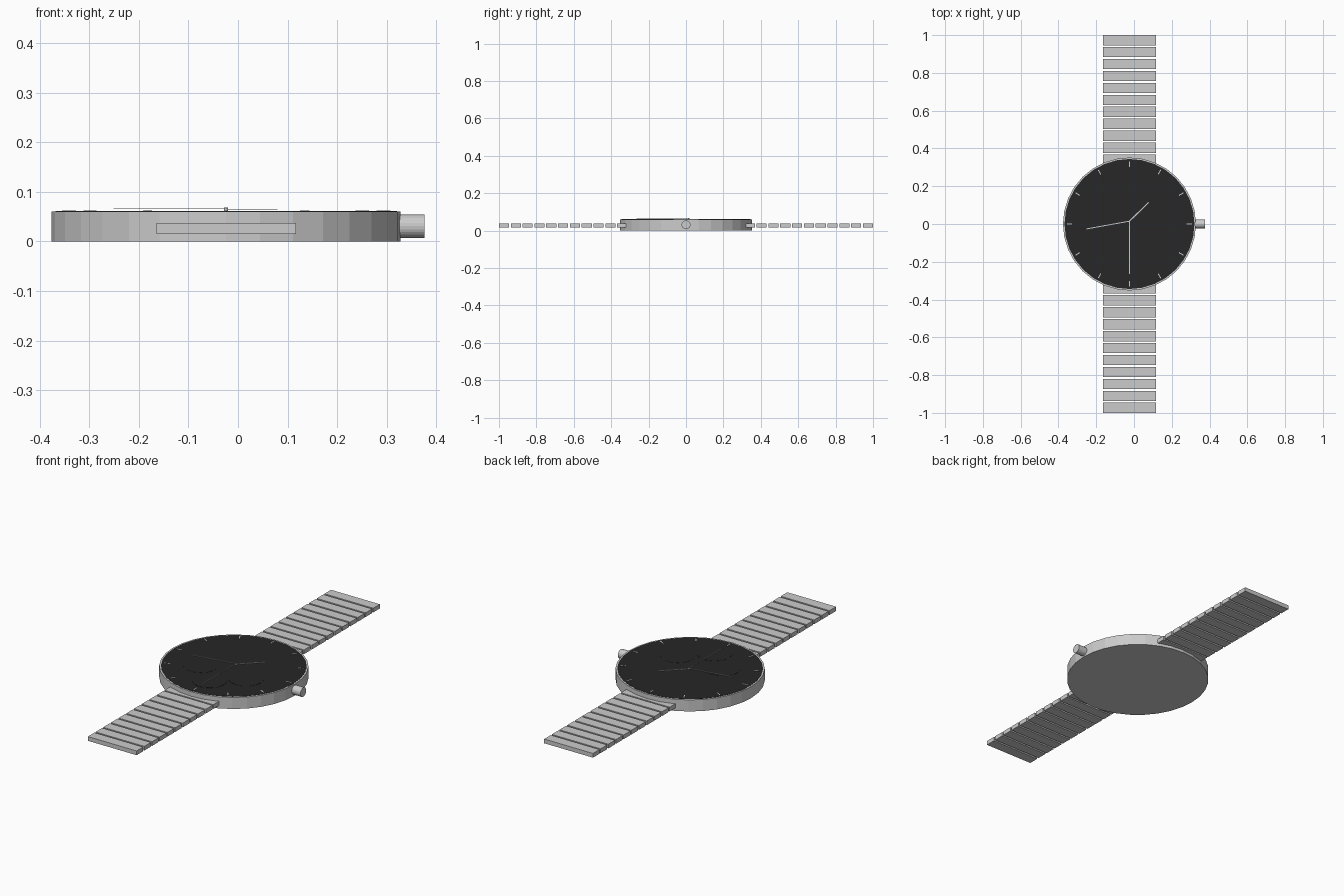
import bpy, math
from mathutils import Vector

if "Cube" in bpy.data.objects:
    bpy.data.objects.remove(bpy.data.objects["Cube"])

CX = -0.024          # case centre on x
R = 0.352            # case radius

dark = bpy.data.materials.new("dial_black")
dark.diffuse_color = (0.02, 0.02, 0.02, 1)
dark.use_nodes = True
dark.node_tree.nodes["Principled BSDF"].inputs["Base Color"].default_value = dark.diffuse_color


def cylinder(name, x, y, z0, z1, r, sides, mat=None):
    bpy.ops.mesh.primitive_cylinder_add(vertices=sides, radius=r, depth=z1 - z0,
                                        location=(x, y, (z0 + z1) / 2))
    o = bpy.context.object
    o.name = name
    if mat:
        o.data.materials.append(mat)
    return o


def box(name, loc, size, rot=0.0):
    bpy.ops.mesh.primitive_cube_add(size=1, location=loc, rotation=(0, 0, rot))
    o = bpy.context.object
    o.name = name
    o.scale = size
    return o


def bar(name, a, b, z, width, height):
    """Flat bar running from point a to point b."""
    a, b = Vector(a), Vector(b)
    d, m = b - a, (a + b) / 2
    return box(name, (m.x, m.y, z), (d.length, width, height), math.atan2(d.y, d.x))


# Case and dial
cylinder("case", CX, 0, 0, 0.06, R, 32)
cylinder("dial", CX, 0, 0.055, 0.0608, R - 0.008, 32, dark)

# Three sub-dials
for i, (dx, dy) in enumerate([(0.13, -0.085), (-0.13, -0.085), (0, -0.2)]):
    cylinder(f"sub_dial_{i}", CX + dx, dy, 0.059, 0.0616, 0.083, 32, dark)

# Hour markers
for i in range(12):
    a = i * math.tau / 12
    u = Vector((math.cos(a), math.sin(a)))
    c = Vector((CX, 0))
    bar(f"hour_marker_{i}", c + u * 0.303, c + u * 0.331, 0.0612, 0.005, 0.0026)

# Hands
pivot = (CX, 0.015)
bar("hour_hand", pivot, (0.078, 0.115), 0.0645, 0.006, 0.0015)
bar("minute_hand", pivot, (-0.251, -0.026), 0.067, 0.005, 0.0015)
bar("second_hand", pivot, (CX, -0.265), 0.0655, 0.003, 0.001)
cylinder("hand_pin", *pivot, 0.06, 0.068, 0.004, 12)

# Crown
crown = cylinder("crown", 0.345, 0, -0.031, 0.031, 0.0235, 24)
crown.location = (0.345, 0, 0.0305)
crown.rotation_euler = (0, math.pi / 2, 0)

# Strap links on both sides, and the end pieces that enter the case
pitch, length = 0.0632, 0.054
for side, s in (("back", 1), ("front", -1)):
    for i in range(10):
        y = 1 - length / 2 - i * pitch
        box(f"{side}_link_{i}", (CX, s * y, 0.026), (0.281, length, 0.022))
    box(f"{side}_end_link", (CX, s * 0.344, 0.026), (0.281, 0.05, 0.022))
